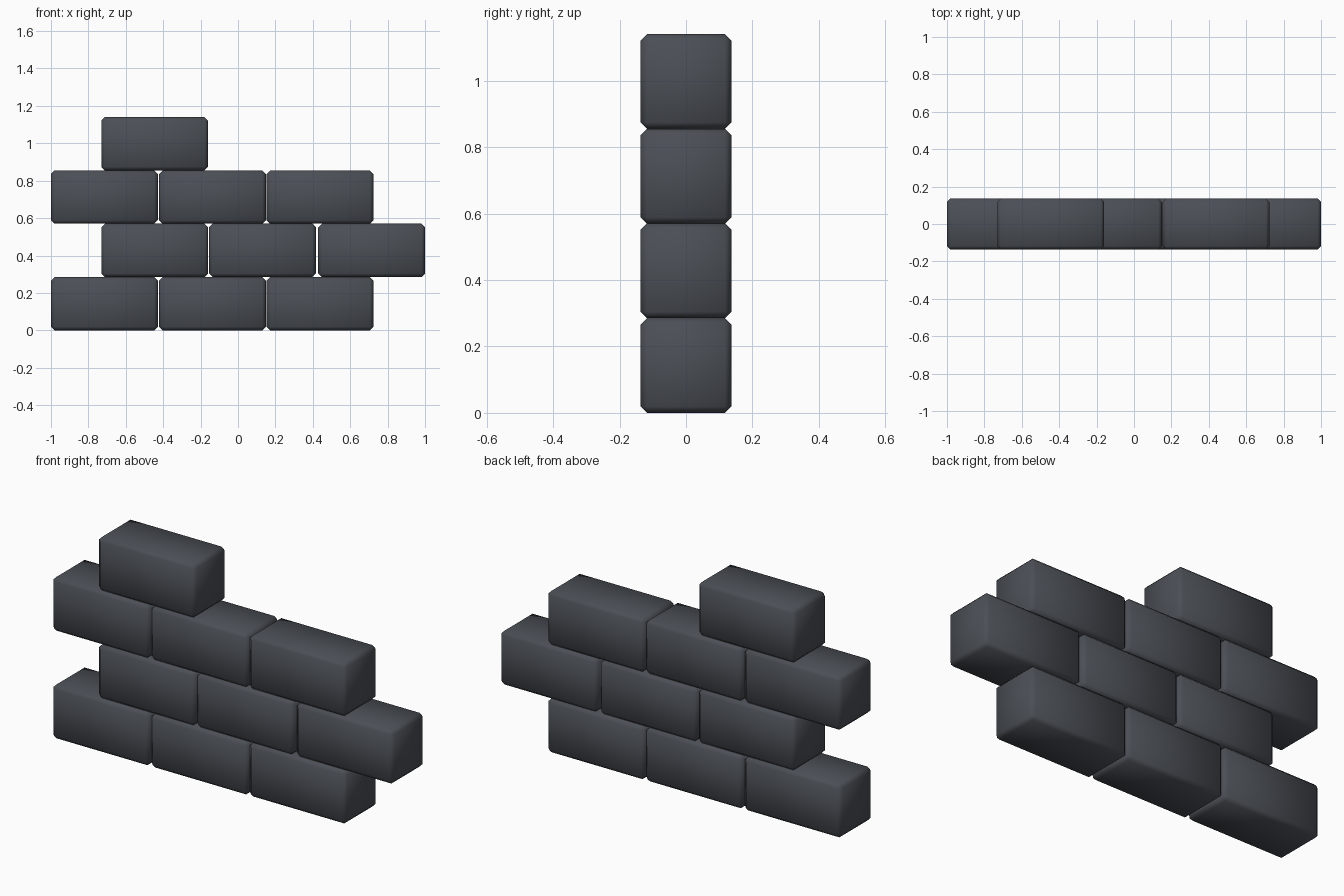
import bpy, bmesh

if "Cube" in bpy.data.objects:
    bpy.data.objects.remove(bpy.data.objects["Cube"])

W, D, H = 0.571, 0.273, 0.285   # brick size
BEVEL = 0.019

stone = bpy.data.materials.new("dark slate grey")
stone.diffuse_color = (0.07, 0.078, 0.092, 1)
stone.use_nodes = True
stone.node_tree.nodes["Principled BSDF"].inputs["Base Color"].default_value = stone.diffuse_color


def brick(name, left, row):
    # One chamfered, smooth-shaded block
    bm = bmesh.new()
    bmesh.ops.create_cube(bm, size=1)
    for v in bm.verts:
        v.co.x *= W
        v.co.y *= D
        v.co.z *= H
    bmesh.ops.bevel(bm, geom=bm.edges[:], offset=BEVEL, segments=1,
                    profile=0.5, affect='EDGES')
    for f in bm.faces:
        f.smooth = True
    me = bpy.data.meshes.new(name)
    bm.to_mesh(me)
    bm.free()
    me.materials.append(stone)
    ob = bpy.data.objects.new(name, me)
    ob.location = (left + W / 2, 0, (row + 0.5) * H)
    bpy.context.collection.objects.link(ob)


# Left edges of the bricks in each course, bottom to top
even = [-1.0, -0.422, 0.153]
odd = [-0.731, -0.155, 0.429]
for row, lefts in enumerate([even, odd, even, odd[:1]]):
    for i, left in enumerate(lefts):
        brick(f"brick_course{row + 1}_{i + 1}", left, row)
